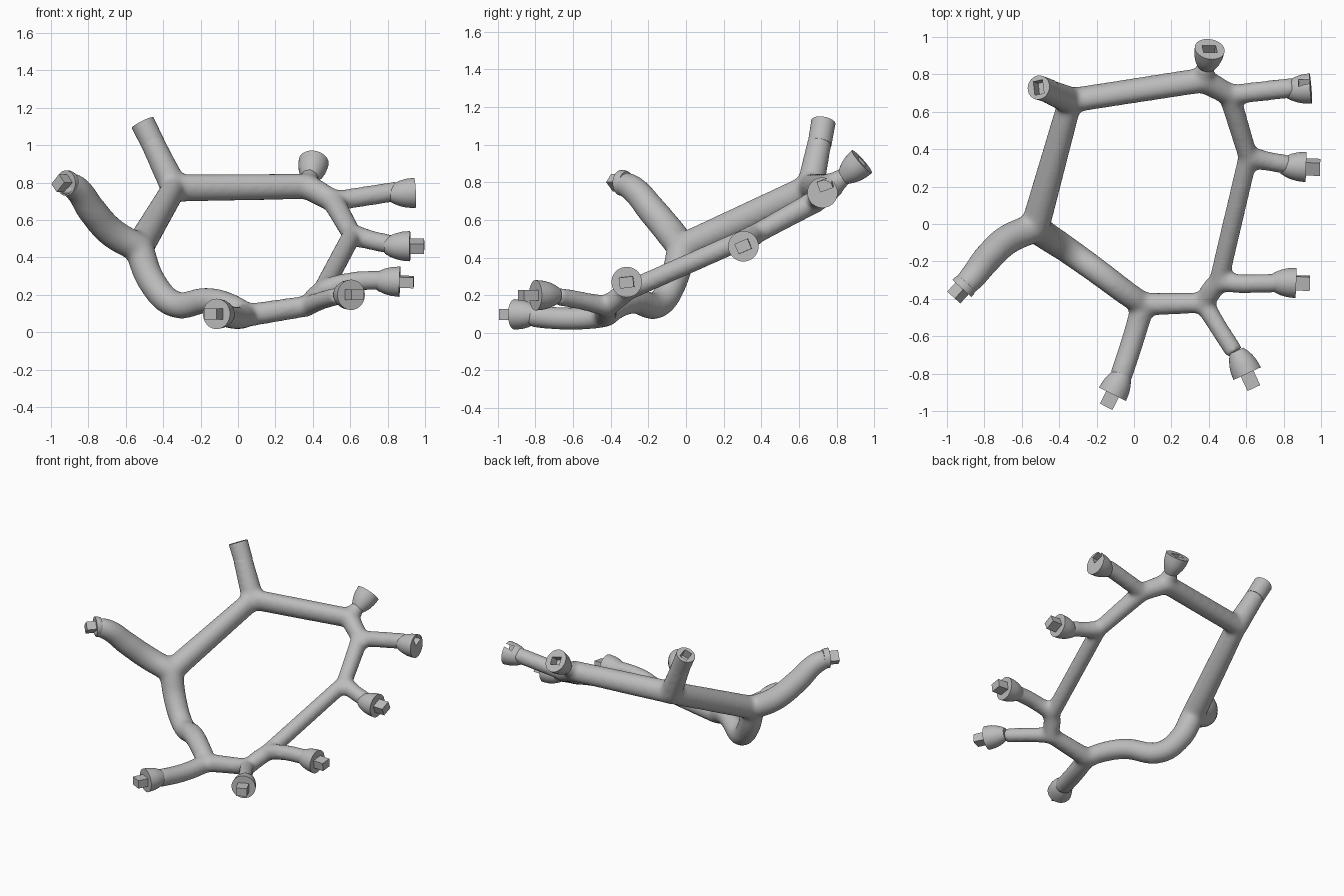
import bpy
import bmesh
from math import pi, cos, sin
from mathutils import Vector, Matrix

cube = bpy.data.objects.get("Cube")
if cube:
    bpy.data.objects.remove(cube, do_unlink=True)

grey = bpy.data.materials.new("plain grey")
grey.use_nodes = True
grey.diffuse_color = (0.5, 0.5, 0.5, 1)
grey.node_tree.nodes["Principled BSDF"].inputs["Base Color"].default_value = (0.5, 0.5, 0.5, 1)

# Joints of the ring
back_right = (-0.34, 0.66, 0.77)
back_left = (0.37, 0.77, 0.78)
left_rear = (0.51, 0.69, 0.70)
left_mid = (0.61, 0.36, 0.52)
left_front = (0.45, -0.32, 0.22)
front_left = (0.37, -0.42, 0.14)
front = (0.05, -0.43, 0.09)
right = (-0.53, -0.02, 0.45)


def activate(obj):
    bpy.ops.object.select_all(action='DESELECT')
    obj.select_set(True)
    bpy.context.view_layer.objects.active = obj


def add_rod(curve, points, radii, handle='AUTO'):
    """One round rod through the points, its radius varying along it."""
    spline = curve.splines.new('BEZIER')
    spline.bezier_points.add(len(points) - 1)
    for i, (bp, co) in enumerate(zip(spline.bezier_points, points)):
        bp.co = co
        bp.handle_left_type = bp.handle_right_type = handle
        bp.radius = radii[min(i, len(radii) - 1)]


def mesh_object(name, bm):
    mesh = bpy.data.meshes.new(name)
    bmesh.ops.recalc_face_normals(bm, faces=bm.faces)
    bm.to_mesh(mesh)
    bm.free()
    obj = bpy.data.objects.new(name, mesh)
    bpy.context.collection.objects.link(obj)
    mesh.materials.append(grey)
    return obj


def frame_at(pos, direction, spin=0):
    """Local z runs along the direction."""
    turn = Vector(direction).to_track_quat('Z', 'Y').to_matrix().to_4x4()
    return Matrix.Translation(pos) @ turn @ Matrix.Rotation(spin, 4, 'Z')


def block(name, matrix, size, offset):
    bm = bmesh.new()
    bmesh.ops.create_cube(bm, size=1)
    bmesh.ops.scale(bm, vec=size, verts=bm.verts)
    bmesh.ops.translate(bm, vec=offset, verts=bm.verts)
    bm.transform(matrix)
    return mesh_object(name, bm)


def lathe(name, matrix, profile, sides=40):
    """Solid of revolution with flat ends, from (radius, height) pairs."""
    bm = bmesh.new()
    rings = [[bm.verts.new((r * cos(2 * pi * k / sides), r * sin(2 * pi * k / sides), z))
              for k in range(sides)] for r, z in profile]
    for a, b in zip(rings, rings[1:]):
        for k in range(sides):
            n = (k + 1) % sides
            bm.faces.new((a[k], a[n], b[n], b[k]))
    bm.faces.new(rings[0])
    bm.faces.new(rings[-1])
    bm.transform(matrix)
    return mesh_object(name, bm)


BELL = [(0.04, -0.135), (0.055, -0.11), (0.068, -0.08), (0.077, -0.045), (0.081, 0)]


def connector(name, pos, direction, profile, spin=0, peg=0.075, shift=(0, 0)):
    """End fitting with its flat face at pos: a peg, or a socket if peg is 0."""
    body = lathe(name, frame_at(pos, direction), profile)
    matrix = frame_at(pos, direction, spin)
    if peg:
        block(name + "_peg", matrix, (0.075, 0.058, peg + 0.04), (0, 0, (peg - 0.04) / 2))
    else:
        cutter = block("socket_cutter", matrix, (0.075, 0.055, 0.12), (*shift, 0))
        cutter.hide_render = True
        cut = body.modifiers.new("socket", 'BOOLEAN')
        cut.operation = 'DIFFERENCE'
        cut.solver = 'EXACT'
        cut.object = cutter
        activate(body)
        bpy.ops.object.modifier_apply(modifier=cut.name)
        bpy.data.objects.remove(cutter, do_unlink=True)
    activate(body)
    bpy.ops.object.shade_smooth_by_angle(angle=0.6)


# Ring and branch rods, fused into one smooth body
curve = bpy.data.curves.new("frame", 'CURVE')
curve.dimensions = '3D'
curve.bevel_depth = 1
curve.bevel_resolution = 6
curve.use_fill_caps = True
curve.resolution_u = 10

add_rod(curve, [front, front_left, left_front, left_mid, left_rear, back_left, back_right, right],
        [0.063, 0.06, 0.055, 0.055, 0.063, 0.072, 0.078, 0.08], 'VECTOR')
add_rod(curve, [right, (-0.46, -0.07, 0.27), (-0.34, -0.15, 0.15), (-0.16, -0.28, 0.17),
                (-0.04, -0.37, 0.14), front],
        [0.08, 0.077, 0.073, 0.07, 0.068, 0.065])
add_rod(curve, [right, (-0.67, -0.08, 0.53), (-0.78, -0.18, 0.65), (-0.86, -0.28, 0.765),
                (-0.915, -0.34, 0.798)], [0.08, 0.082, 0.08, 0.073, 0.065])
add_rod(curve, [back_right, (-0.47, 0.715, 1.04)], [0.075, 0.065])
add_rod(curve, [back_left, (0.385, 0.85, 0.84)], [0.06, 0.05])
add_rod(curve, [left_rear, (0.86, 0.73, 0.755)], [0.055, 0.055])
add_rod(curve, [left_mid, (0.72, 0.335, 0.49), (0.84, 0.315, 0.465)], [0.06, 0.053])
add_rod(curve, [front_left, left_front, (0.58, -0.32, 0.265), (0.79, -0.315, 0.28)],
        [0.055, 0.055, 0.053])
add_rod(curve, [front_left, (0.45, -0.55, 0.17), (0.54, -0.69, 0.195)], [0.055, 0.05])
add_rod(curve, [front, (0, -0.6, 0.075), (-0.075, -0.83, 0.09)], [0.064, 0.062])

frame = bpy.data.objects.new("ring_frame", curve)
bpy.context.collection.objects.link(frame)
activate(frame)
bpy.ops.object.convert(target='MESH')
frame = bpy.context.view_layer.objects.active
frame.data.materials.clear()
frame.data.materials.append(grey)
fuse = frame.modifiers.new("fuse", 'REMESH')
fuse.mode = 'VOXEL'
fuse.voxel_size = 0.012
fuse.use_smooth_shade = True
blend = frame.modifiers.new("blend", 'SMOOTH')
blend.factor = 0.5
blend.iterations = 24

# Flared connectors with pegs
connector("left_mid_cup", (0.92, 0.305, 0.46), (1, -0.03, 0), BELL, spin=0.4)
connector("left_front_cup", (0.865, -0.315, 0.27), (1, -0.03, -0.03), BELL, spin=0.12)
connector("front_left_cup", (0.605, -0.80, 0.20), (0.42, -0.9, 0), BELL, peg=0.085)
connector("front_cup", (-0.115, -0.91, 0.098), (-0.45, -0.89, 0), BELL)

# Flared connectors with sockets
connector("back_left_cup", (0.405, 0.935, 0.91), (0.15, 0.75, 0.66), BELL, spin=0.3, peg=0)
connector("left_rear_cup", (0.945, 0.725, 0.745), (1, 0.08, 0.05), BELL, spin=0.35, peg=0,
          shift=(0.03, 0.035))

# Straight rod ends: a socket on the upright post, a peg on the right arm
connector("post_end", (-0.51, 0.73, 1.12), (-0.44, 0.15, 0.88),
          [(0.063, -0.13), (0.065, 0)], spin=0.5, peg=0)
connector("right_arm_end", (-0.92, -0.345, 0.797), (-0.67, -0.74, 0.0),
          [(0.06, -0.04), (0.068, -0.02), (0.068, 0)], spin=0.75, peg=0.065)
